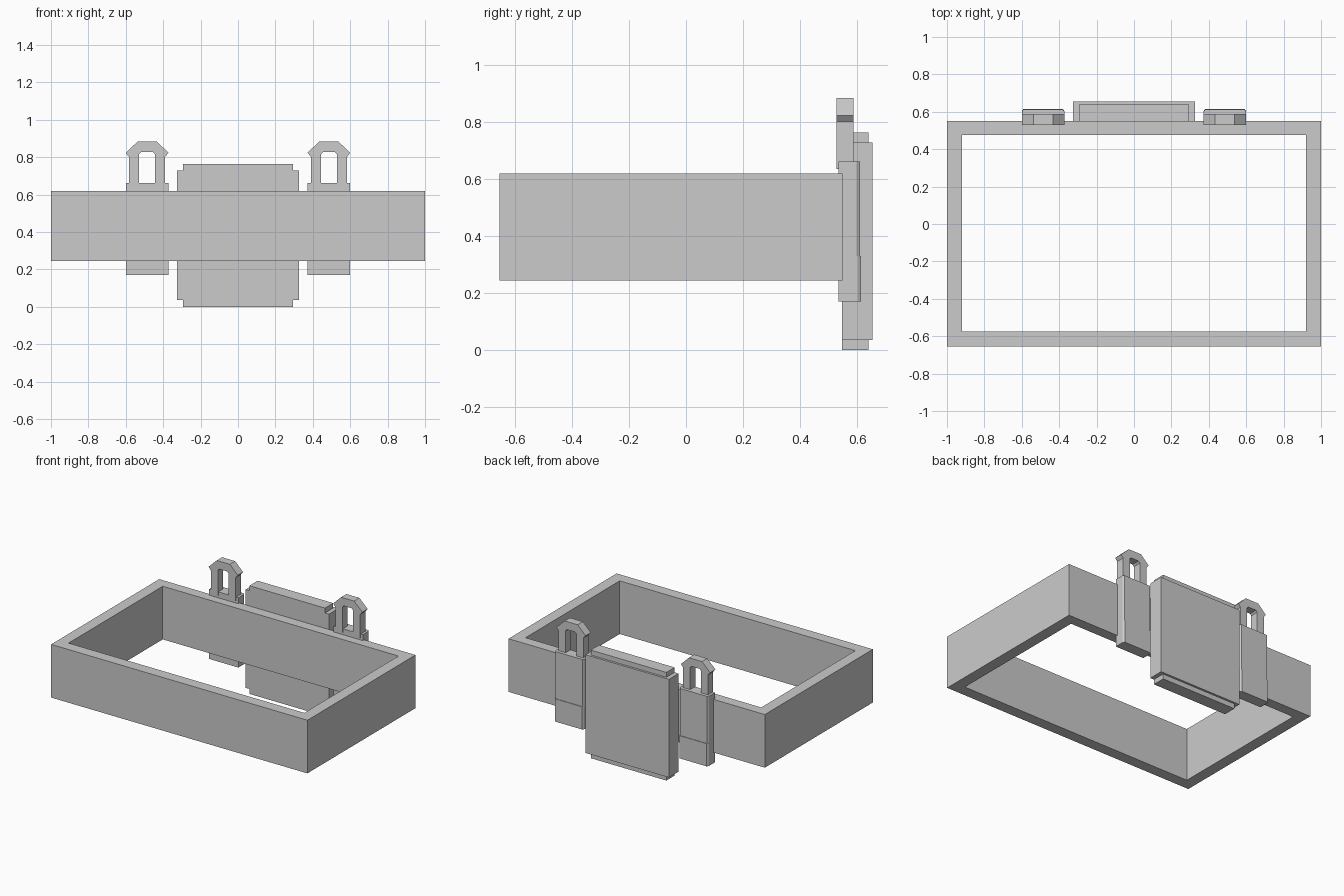
import bpy, bmesh
from mathutils import Vector

if "Cube" in bpy.data.objects:
    bpy.data.objects.remove(bpy.data.objects["Cube"])


def prism(name, outline, axis, lo, hi):
    """Extrude a 2D outline: axis 'z' uses (x, y) points, axis 'y' uses (x, z) points."""
    def place(a, b, h):
        return Vector((a, b, h)) if axis == 'z' else Vector((a, h, b))
    bm = bmesh.new()
    face = bm.faces.new([bm.verts.new(place(a, b, lo)) for a, b in outline])
    ext = bmesh.ops.extrude_face_region(bm, geom=[face])
    verts = [g for g in ext['geom'] if isinstance(g, bmesh.types.BMVert)]
    bmesh.ops.translate(bm, verts=verts, vec=place(0, 0, hi - lo))
    bmesh.ops.recalc_face_normals(bm, faces=bm.faces)
    mesh = bpy.data.meshes.new(name)
    bm.to_mesh(mesh)
    bm.free()
    obj = bpy.data.objects.new(name, mesh)
    bpy.context.collection.objects.link(obj)
    return obj


def rect(x0, x1, y0, y1):
    return [(x0, y0), (x1, y0), (x1, y1), (x0, y1)]


def band(name, outer, inner, z0, z1):
    """Closed rectangular band made of four mitred walls joined in one mesh."""
    bm = bmesh.new()
    rings = [[bm.verts.new((x, y, z)) for x, y in loop]
             for loop, z in ((outer, z0), (outer, z1), (inner, z1), (inner, z0))]
    for r in range(4):
        a, b = rings[r], rings[(r + 1) % 4]
        for i in range(4):
            j = (i + 1) % 4
            bm.faces.new((a[i], a[j], b[j], b[i]))
    bmesh.ops.recalc_face_normals(bm, faces=bm.faces)
    mesh = bpy.data.meshes.new(name)
    bm.to_mesh(mesh)
    bm.free()
    bpy.context.collection.objects.link(bpy.data.objects.new(name, mesh))


# Belt loop
band("belt", rect(-1, 1, -0.655, 0.55), rect(-0.92, 0.92, -0.575, 0.475), 0.245, 0.62)

# Back plate: wide slab with a narrower, taller core
prism("back_plate", rect(-0.325, 0.325, 0.548, 0.655), 'z', 0.035, 0.728)
prism("back_plate_core", rect(-0.295, 0.295, 0.548, 0.64), 'z', 0.0, 0.763)

# Side holders with a lower flap and an arched hook, mirrored left and right
hook = [(0.39, 0.636), (0.39, 0.802), (0.372, 0.823), (0.434, 0.884), (0.536, 0.884),
        (0.6, 0.823), (0.583, 0.802), (0.583, 0.636), (0.528, 0.636), (0.528, 0.816),
        (0.518, 0.828), (0.456, 0.828), (0.444, 0.816), (0.444, 0.636)]


def holder_outline(back):
    return [(0.372, 0.535), (0.6, 0.535), (0.6, back - 0.012), (0.592, back),
            (0.38, back), (0.372, back - 0.012)]


for side, s in (("right", 1), ("left", -1)):
    def mirror(pts):
        return [(s * a, b) for a, b in pts]
    prism(side + "_holder", mirror(holder_outline(0.611)), 'z', 0.33, 0.662)
    prism(side + "_holder_flap", mirror(holder_outline(0.615)), 'z', 0.17, 0.33)
    prism(side + "_hook", mirror(hook), 'y', 0.529, 0.588)
